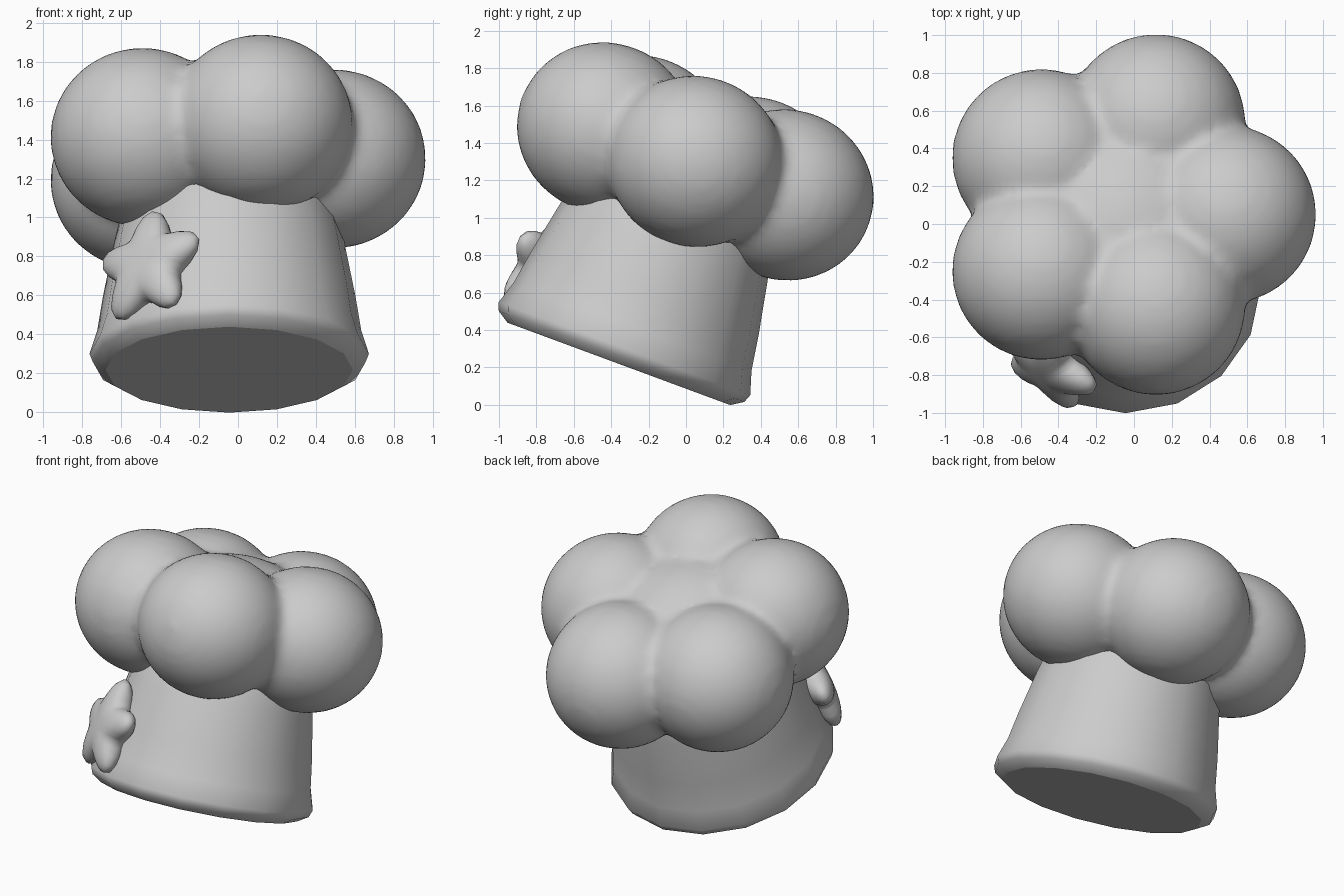
import bpy, bmesh, math
from mathutils import Matrix, Vector

if "Cube" in bpy.data.objects:
    bpy.data.objects.remove(bpy.data.objects["Cube"])

# Hat frame: centre of the base, leaning backwards
TILT = Matrix.Translation((-0.045, -0.355, 0.23)) @ Matrix.Rotation(math.radians(-20.3), 4, 'X')

grey = bpy.data.materials.new("plain_grey")
grey.diffuse_color = (0.6, 0.6, 0.6, 1)
grey.use_nodes = True
grey.node_tree.nodes["Principled BSDF"].inputs["Base Color"].default_value = grey.diffuse_color


def finish(bm, name, matrix):
    bmesh.ops.recalc_face_normals(bm, faces=bm.faces)
    for f in bm.faces:
        f.smooth = True
    mesh = bpy.data.meshes.new(name)
    bm.to_mesh(mesh)
    bm.free()
    obj = bpy.data.objects.new(name, mesh)
    bpy.context.collection.objects.link(obj)
    mesh.materials.append(grey)
    obj.matrix_world = matrix
    return obj


def loft(bm, rings):
    loops = [[bm.verts.new(p) for p in ring] for ring in rings]
    n = len(loops[0])
    for a, b in zip(loops, loops[1:]):
        for i in range(n):
            bm.faces.new((a[i], a[(i + 1) % n], b[(i + 1) % n], b[i]))
    return bm.faces.new(loops[0]), bm.faces.new(loops[-1])


# Flared band with a bevelled lower rim and a crisp flat base
profile = [(0.635, -0.012), (0.7, 0.03), (0.717, 0.075), (0.678, 0.2), (0.648, 0.39), (0.59, 0.69),
           (0.553, 0.85), (0.5, 0.95), (0.45, 1.1)]
bm = bmesh.new()
base, _ = loft(bm, [[(r * math.cos(i * math.pi / 8), r * math.sin(i * math.pi / 8), h) for i in range(16)]
                    for r, h in profile])
for e in base.edges:
    e.smooth = False
finish(bm, "hat_band", TILT)

# Puffy crown: five balls around a filled centre, blended together
bm = bmesh.new()
for k in range(5):
    a = math.radians(72 * k)
    pos = Vector((-0.006 + 0.543 * math.cos(a), 0.008 + 0.543 * math.sin(a), 1.145))
    bmesh.ops.create_uvsphere(bm, u_segments=32, v_segments=20, radius=1,
                              matrix=Matrix.Translation(pos) @ Matrix.Diagonal((0.475, 0.475, 0.458, 1)))
bmesh.ops.create_uvsphere(bm, u_segments=32, v_segments=16, radius=1,
                          matrix=Matrix.Translation((0, 0, 1.145)) @ Matrix.Diagonal((0.56, 0.56, 0.4, 1)))
crown = finish(bm, "puffy_crown", TILT)
remesh = crown.modifiers.new("blend", 'REMESH')
remesh.mode = 'VOXEL'
remesh.voxel_size = 0.035
remesh.use_smooth_shade = True
smooth = crown.modifiers.new("soften", 'SMOOTH')
smooth.factor = 0.5
smooth.iterations = 7

# Rounded star badge on the front left of the band
rings = []
for j in range(1, 16):
    phi = math.pi * j / 16
    s = math.sin(phi) ** 0.8
    ring = []
    for i in range(40):
        t = 2 * math.pi * i / 40
        r = (0.257 + 0.06 * s * math.cos(5 * (t - math.pi / 2))) * s
        ring.append((r * math.cos(t), r * math.sin(t), 0.1 * math.cos(phi)))
    rings.append(ring)
bm = bmesh.new()
loft(bm, rings)
place = (Matrix.Rotation(math.radians(-37), 4, 'Z') @ Matrix.Translation((0, -0.68, 0.35))
         @ Matrix.Rotation(math.radians(82), 4, 'X'))
finish(bm, "star_badge", TILT @ place)
